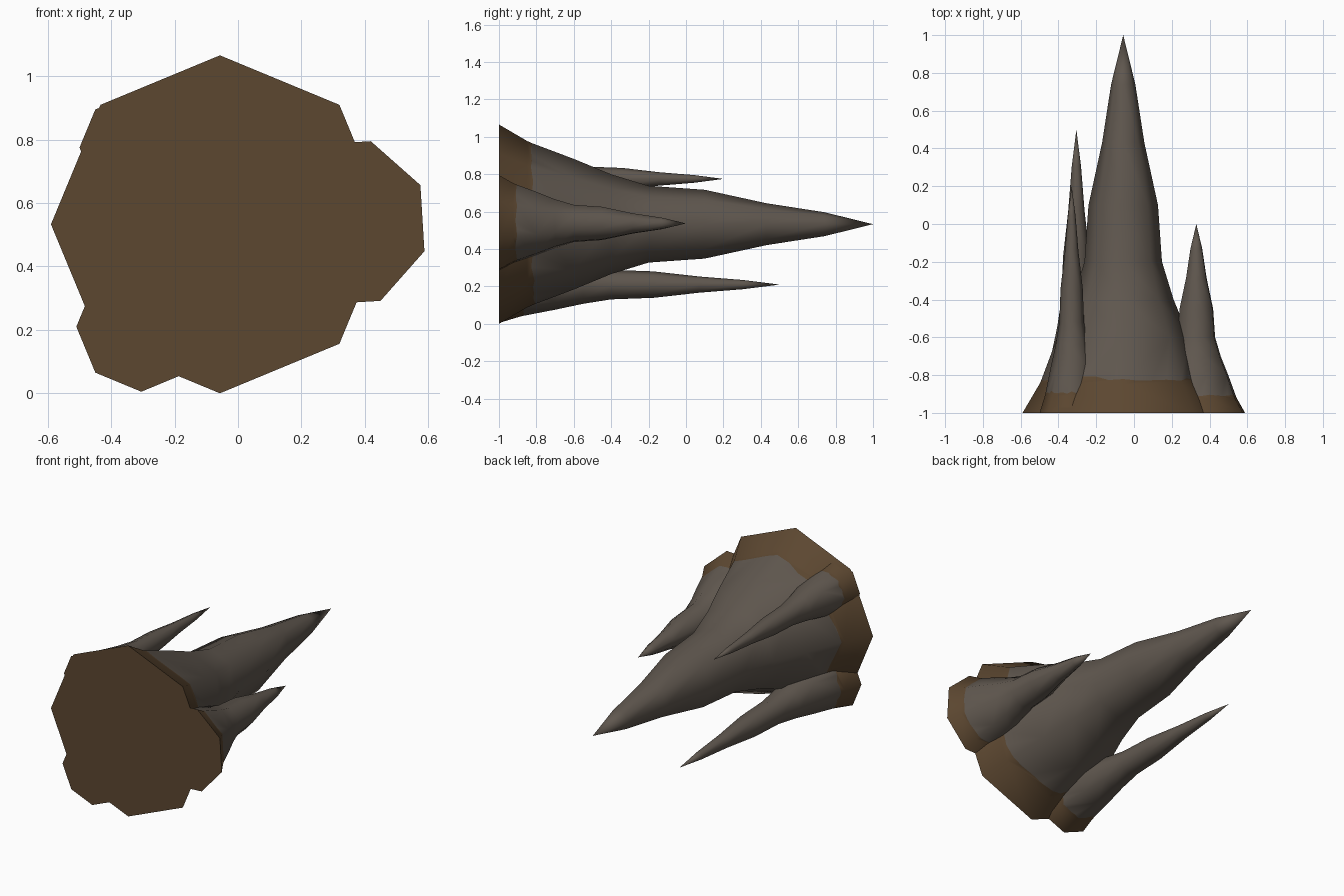
import bpy, bmesh, math, random

if "Cube" in bpy.data.objects:
    bpy.data.objects.remove(bpy.data.objects["Cube"])

random.seed(4)


def material(name, rgb):
    m = bpy.data.materials.new(name)
    m.diffuse_color = (*rgb, 1)
    m.use_nodes = True
    m.node_tree.nodes["Principled BSDF"].inputs["Base Color"].default_value = m.diffuse_color
    return m


STONE = material("grey stone", (0.115, 0.095, 0.077))
EARTH = material("brown earth", (0.107, 0.063, 0.030))

# Shared flared profile: (fraction of length, fraction of base radius)
PROFILE = [(0, 1), (0.075, 0.835), (0.09, 0.81), (0.2, 0.655), (0.3, 0.5),
           (0.4, 0.385), (0.55, 0.345), (0.715, 0.21), (0.87, 0.12)]
EDGE = 2      # profile ring where earth meets stone
SIDES = 8
BASE_Y = -1.0


def spike(name, x, z, radius, length, turn=0):
    bm = bmesh.new()
    rings = []
    for t, r in PROFILE:
        ring = []
        for i in range(SIDES):
            a = math.radians(turn) + math.tau * i / SIDES
            ring.append(bm.verts.new((x + radius * r * math.cos(a),
                                      BASE_Y + length * t,
                                      z + radius * r * math.sin(a))))
        rings.append(ring)
    tip = bm.verts.new((x, BASE_Y + length, z))

    # Flat earth-coloured base, then the sides and the point
    bm.faces.new(rings[0]).material_index = 1
    for k in range(len(rings) - 1):
        for i in range(SIDES):
            j = (i + 1) % SIDES
            f = bm.faces.new((rings[k][i], rings[k + 1][i],
                              rings[k + 1][j], rings[k][j]))
            f.material_index = 1 if k < EDGE else 0
    for i in range(SIDES):
        bm.faces.new((rings[-1][i], tip, rings[-1][(i + 1) % SIDES]))

    # Ragged line between earth and stone
    edge = rings[EDGE]
    edges = [bm.edges.get((edge[i], edge[(i + 1) % SIDES])) for i in range(SIDES)]
    bmesh.ops.subdivide_edges(bm, edges=edges, cuts=3)
    y_edge = BASE_Y + length * PROFILE[EDGE][0]
    for v in bm.verts:
        if abs(v.co.y - y_edge) < 1e-5:
            slide = random.uniform(-0.006, 0.008) * length
            scale = 1 - 1.7 * slide / length
            v.co.x = x + (v.co.x - x) * scale
            v.co.z = z + (v.co.z - z) * scale
            v.co.y += slide

    # Smooth sides with a crisp rim around the base
    bmesh.ops.recalc_face_normals(bm, faces=bm.faces)
    for f in bm.faces:
        f.smooth = True
    for e in bm.edges:
        if all(abs(v.co.y - BASE_Y) < 1e-5 for v in e.verts):
            e.smooth = False

    mesh = bpy.data.meshes.new(name)
    bm.to_mesh(mesh)
    bm.free()
    mesh.materials.append(STONE)
    mesh.materials.append(EARTH)
    obj = bpy.data.objects.new(name, mesh)
    bpy.context.collection.objects.link(obj)


# One large spike with three smaller ones around it
spike("main_spike", -0.057, 0.533, 0.533, 2.0)
spike("right_spike", 0.33, 0.537, 0.273, 1.0, 26)
spike("lower_left_spike", -0.305, 0.21, 0.205, 1.5)
spike("upper_left_spike", -0.33, 0.775, 0.17, 1.2)
